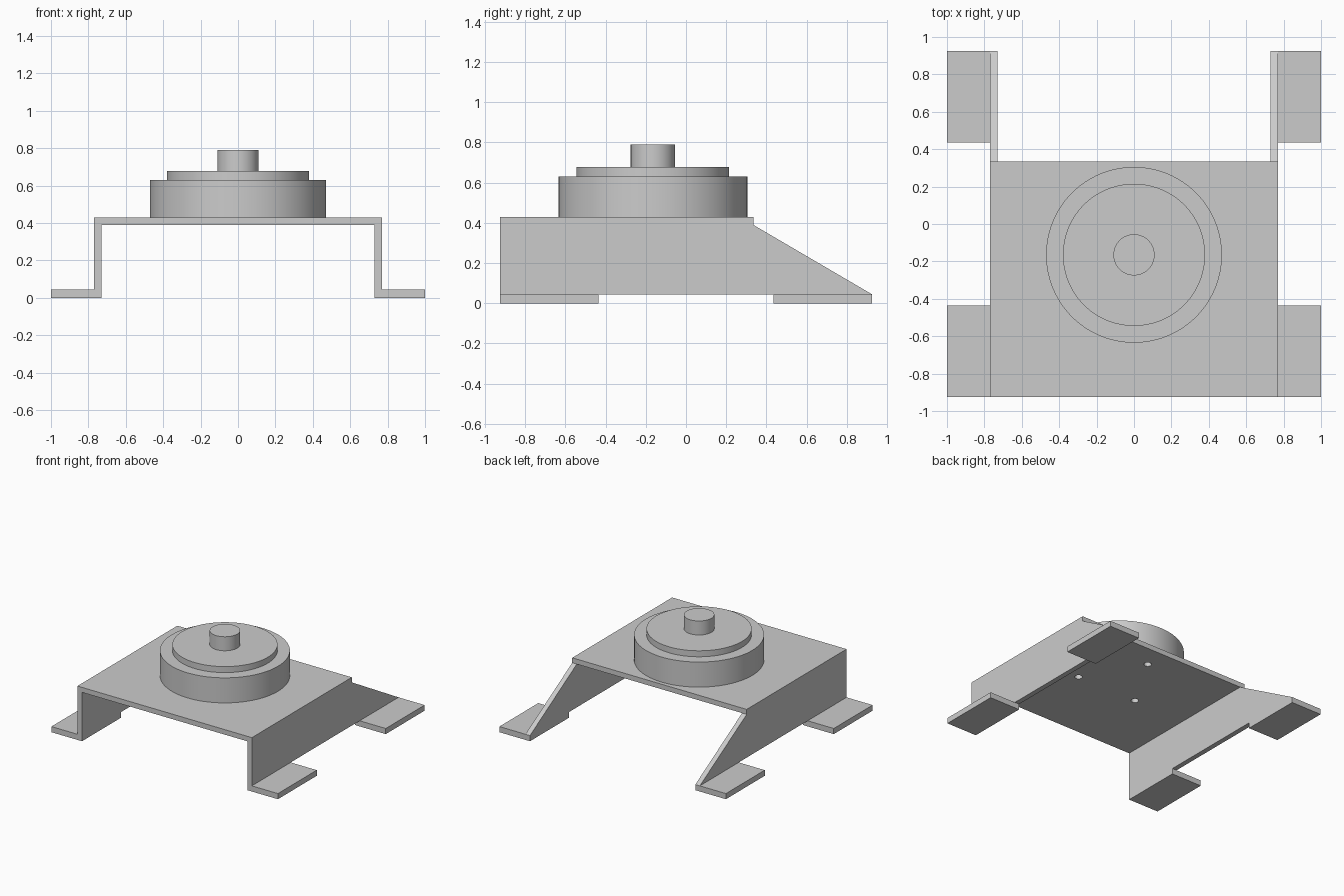
import bpy, bmesh, math
from mathutils import Vector

cube = bpy.data.objects.get("Cube")
if cube:
    bpy.data.objects.remove(cube, do_unlink=True)

grey = bpy.data.materials.new("plain grey")
grey.use_nodes = True
colour = (0.6, 0.6, 0.6, 1)
grey.diffuse_color = colour
grey.node_tree.nodes["Principled BSDF"].inputs["Base Color"].default_value = colour

FRONT, BACK, PLATE_BACK = -0.925, 0.925, 0.335
INNER, OUTER, EDGE = 0.73, 0.77, 1.0
FOOT_Z, PLATE_Z, TOP_Z = 0.045, 0.39, 0.43
FOOT_IN = 0.435
MOTOR_Y = -0.165


def extrude_x(name, profile, x0, x1):
    """Solid from a (y, z) outline, drawn out along x."""
    bm = bmesh.new()
    face = bm.faces.new([bm.verts.new((x0, y, z)) for y, z in profile])
    new = bmesh.ops.extrude_face_region(bm, geom=[face])["geom"]
    verts = [v for v in new if isinstance(v, bmesh.types.BMVert)]
    bmesh.ops.translate(bm, verts=verts, vec=Vector((x1 - x0, 0, 0)))
    bmesh.ops.recalc_face_normals(bm, faces=bm.faces)
    mesh = bpy.data.meshes.new(name)
    bm.to_mesh(mesh)
    bm.free()
    mesh.materials.append(grey)
    obj = bpy.data.objects.new(name, mesh)
    bpy.context.collection.objects.link(obj)
    return obj


def rect(y0, y1, z0, z1):
    return [(y0, z0), (y1, z0), (y1, z1), (y0, z1)]


def cylinder(name, x, y, radius, z0, z1, sides=96):
    bpy.ops.mesh.primitive_cylinder_add(vertices=sides, radius=radius, depth=z1 - z0,
                                        location=(x, y, (z0 + z1) / 2))
    obj = bpy.context.object
    obj.name = name
    obj.data.materials.append(grey)
    bpy.ops.object.shade_smooth_by_angle(angle=math.radians(30))
    return obj


# Mounting plate with three screw holes under the motor
plate = extrude_x("mounting_plate", rect(FRONT, PLATE_BACK, PLATE_Z, TOP_Z), -OUTER, OUTER)
for i in range(3):
    a = math.radians(90 + 120 * i)
    cutter = cylinder("hole_cutter", 0.31 * math.cos(a), MOTOR_Y + 0.01 + 0.31 * math.sin(a),
                      0.028, PLATE_Z - 0.05, TOP_Z + 0.05, 24)
    cutter.hide_render = True
    mod = plate.modifiers.new("screw_hole", 'BOOLEAN')
    mod.object = cutter
    mod.solver = 'EXACT'
    bpy.context.view_layer.objects.active = plate
    bpy.ops.object.modifier_apply(modifier=mod.name)
    bpy.data.objects.remove(cutter, do_unlink=True)

# Side walls with sloping backs, and the feet turned outward from them
wall = [(FRONT, 0), (-FOOT_IN, 0), (-FOOT_IN, FOOT_Z), (FOOT_IN, FOOT_Z), (FOOT_IN, 0),
        (BACK, 0), (BACK, FOOT_Z), (PLATE_BACK, PLATE_Z), (FRONT, PLATE_Z)]
for side, s in (("left", 1), ("right", -1)):
    extrude_x(side + "_wall", wall, s * INNER, s * OUTER)
    extrude_x(side + "_front_foot", rect(FRONT, -FOOT_IN, 0, FOOT_Z), s * OUTER, s * EDGE)
    extrude_x(side + "_back_foot", rect(FOOT_IN, BACK, 0, FOOT_Z), s * OUTER, s * EDGE)

# Motor: body, raised cap and shaft
cylinder("motor_body", 0, MOTOR_Y, 0.47, TOP_Z, 0.63)
cylinder("motor_cap", 0, MOTOR_Y, 0.38, 0.63, 0.678)
cylinder("motor_shaft", 0, MOTOR_Y, 0.11, 0.678, 0.79, 64)
